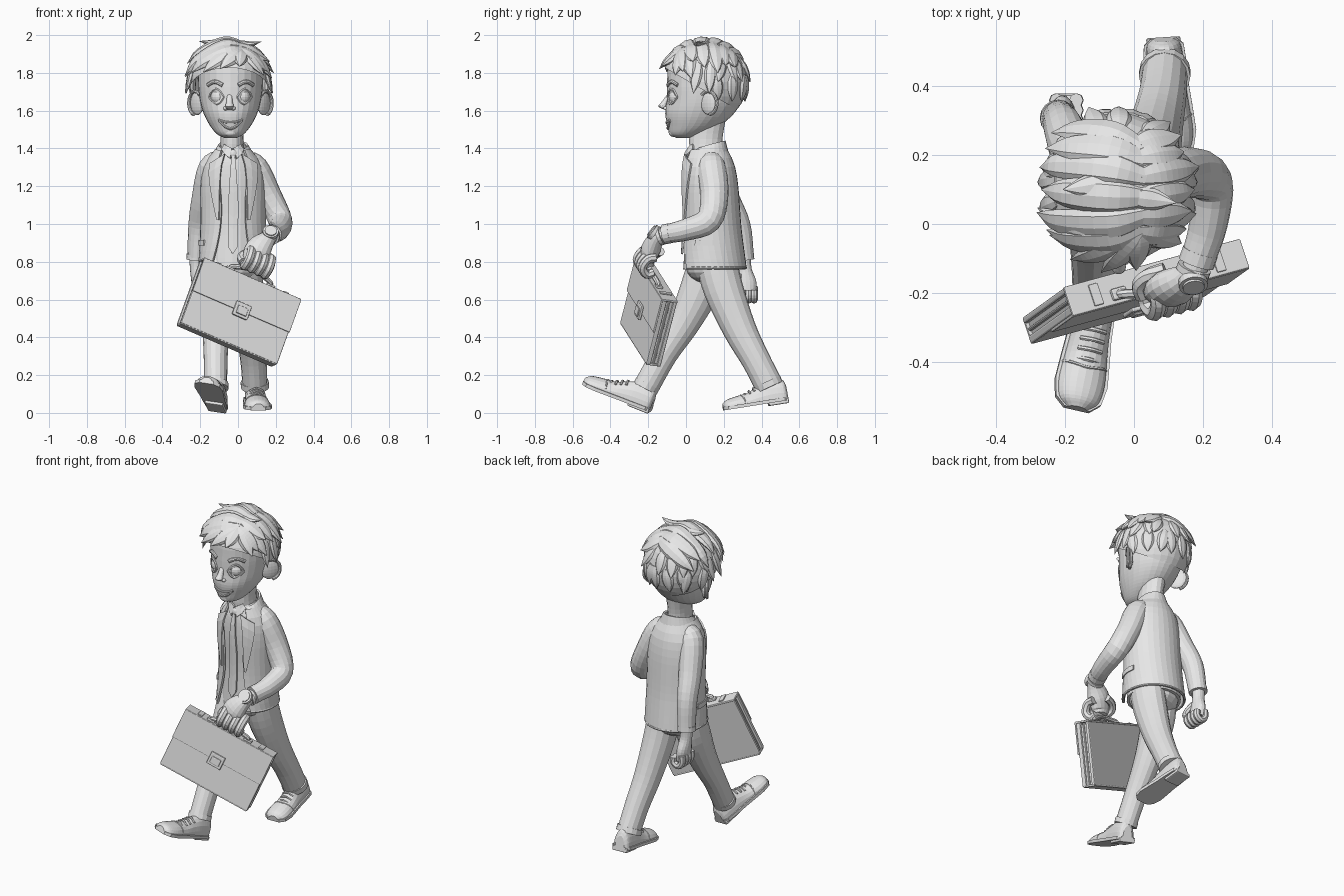
import bpy, bmesh, random
from math import sin, cos, radians, pi
from mathutils import Vector, Matrix

random.seed(4)
default_cube = bpy.data.objects.get("Cube")
if default_cube:
    bpy.data.objects.remove(default_cube)

grey = bpy.data.materials.new("plain grey")
grey.use_nodes = True
grey.diffuse_color = (.8, .8, .8, 1)
grey.node_tree.nodes["Principled BSDF"].inputs["Base Color"].default_value = (.8, .8, .8, 1)
IDENTITY = Matrix()
X_AXIS, Y_AXIS = Vector((1, 0, 0)), Vector((0, 1, 0))


def finish(name, mesh_data, matrix=IDENTITY):
    """Turn a bmesh into a named, coloured object."""
    bmesh.ops.recalc_face_normals(mesh_data, faces=mesh_data.faces)
    mesh = bpy.data.meshes.new(name)
    mesh_data.to_mesh(mesh)
    mesh_data.free()
    mesh.transform(matrix)
    mesh.materials.append(grey)
    part = bpy.data.objects.new(name, mesh)
    bpy.context.collection.objects.link(part)
    return part


def dense(stations, steps=4):
    """Smooth (x, y, z, width, depth) stations with a Catmull-Rom curve."""
    points = [Vector(s) for s in stations]
    points = [points[0] * 2 - points[1]] + points + [points[-1] * 2 - points[-2]]
    result = []
    for a, b, c, d in zip(points, points[1:], points[2:], points[3:]):
        for i in range(steps):
            t = i / steps
            result.append((b * 2 + (c - a) * t + (a * 2 - b * 5 + c * 4 - d) * t * t
                           + (b * 3 - a - c * 3 + d) * t ** 3) / 2)
    return result + [points[-2]]


def loft(name, stations, sides=16, level=False, ref=None, matrix=IDENTITY, floor=None):
    """Skin elliptical rings along a path."""
    path = dense(stations)
    centres = [Vector(p[:3]) for p in path]
    if ref is None:
        along = (centres[-1] - centres[0]).normalized()
        ref = X_AXIS if abs(along.x) < .8 else Y_AXIS
    bm = bmesh.new()
    rings = []
    for i, p in enumerate(path):
        tangent = (centres[min(i + 1, len(path) - 1)] - centres[max(i - 1, 0)]).normalized()
        side = X_AXIS if level else (ref - tangent * ref.dot(tangent)).normalized()
        other = Y_AXIS if level else tangent.cross(side)
        ring = []
        for k in range(sides):
            angle = 2 * pi * k / sides
            spot = centres[i] + side * max(p[3], .001) * cos(angle) + other * max(p[4], .001) * sin(angle)
            if floor is not None:
                spot.z = max(spot.z, floor)
            ring.append(bm.verts.new(spot))
        rings.append(ring)
    for low, high in zip(rings, rings[1:]):
        for k in range(sides):
            bm.faces.new((low[k], low[k - 1], high[k - 1], high[k]))
    bm.faces.new(rings[0])
    bm.faces.new(rings[-1])
    return finish(name, bm, matrix)


def tube(name, points, radius, matrix=IDENTITY, sides=8):
    return loft(name, [(*p, radius, radius) for p in points], sides, matrix=matrix)


def blob(name, place, size, turn=0):
    bm = bmesh.new()
    bmesh.ops.create_uvsphere(bm, u_segments=16, v_segments=10, radius=1)
    return finish(name, bm, Matrix.Translation(place) @ Matrix.Rotation(radians(turn), 4, "Z")
                  @ Matrix.Diagonal((*size, 1)))


def box(name, place, size, matrix=IDENTITY, bevel=.006):
    bm = bmesh.new()
    bmesh.ops.create_cube(bm, size=1)
    part = finish(name, bm, matrix @ Matrix.Translation(place) @ Matrix.Diagonal((*size, 1)))
    mod = part.modifiers.new("soft edges", "BEVEL")
    mod.width, mod.segments = bevel, 2
    return part


def disc(name, place, facing, radius, depth):
    bm = bmesh.new()
    bmesh.ops.create_cone(bm, cap_ends=True, segments=20, radius1=radius, radius2=radius, depth=depth)
    turn = Vector(facing).to_track_quat("Z", "Y").to_matrix().to_4x4()
    return finish(name, bm, Matrix.Translation(place) @ turn)


def surface(path, angle, z, lift=0):
    """Point on a level loft, angle measured from the front towards +x."""
    for p, q in zip(path, path[1:]):
        if p.z <= z <= q.z:
            break
    p = p.lerp(q, min(1, max(0, (z - p.z) / (q.z - p.z))))
    a = radians(angle)
    return Vector((p.x + (p[3] + lift) * sin(a), p.y - (p[4] + lift) * cos(a), z))


def drape(name, rows, columns, spot, thick):
    """Cloth grid whose points come from spot(u, v), given thickness."""
    bm = bmesh.new()
    grid = [[bm.verts.new(spot(i / columns, j / rows)) for i in range(columns + 1)] for j in range(rows + 1)]
    for j in range(rows):
        for i in range(columns):
            bm.faces.new((grid[j][i], grid[j][i + 1], grid[j + 1][i + 1], grid[j + 1][i]))
    part = finish(name, bm)
    mod = part.modifiers.new("thickness", "SOLIDIFY")
    mod.thickness, mod.offset = thick, 0
    return part


# Shirt, jacket and tie
torso = [(-.03, .14, .76, .155, .155), (-.025, .135, 1, .152, .135), (-.025, .125, 1.2, .152, .13),
         (-.025, .118, 1.31, .134, .118), (-.025, .112, 1.365, .095, .1), (-.03, .108, 1.41, .058, .08)]
torso_path = dense(torso)
loft("shirt", torso, 24, level=True)


def jacket_point(u, v):
    z = .768 + .622 * v
    gap = 22 + 18 * (2 * v - 1) ** 2
    flare = .016 + .016 * max(0, .3 - v)
    return surface(torso_path, gap + (360 - 2 * gap) * u, z, flare)


def collar_point(u, v):
    back = sin(pi * u)
    return surface(torso_path, 42 + 276 * u, 1.37, .012 - .03 * v) + Vector((0, .012 * back * v, v * (.02 + .05 * back)))


drape("jacket", 14, 28, jacket_point, .012)
drape("jacket_collar", 3, 20, collar_point, .012)
for label, s in (("left", 1), ("right", -1)):
    drape(label + "_lapel", 6, 2, lambda u, v: surface(
        torso_path, s * (25 - 3 * v + u * (4 + 26 * v)), 1.02 + (.35 - .05 * u) * v, .028), .01)
    drape(label + "_shirt_collar", 2, 2, lambda u, v: surface(
        torso_path, s * (8 + 36 * u - 6 * v), 1.345 + .05 * u + .055 * v * (1 - .5 * u), .012), .012)
    drape(label + "_pocket_flap", 1, 4, lambda u, v: surface(
        torso_path, s * (58 + 44 * u), .885 + .03 * v, .024), .012)
drape("tie", 8, 2, lambda u, v: surface(
    torso_path, (u - .5) * (9 + 9 * min(1, (1 - v) * 2)), .88 + .48 * v - .04 * (1 - abs(2 * u - 1)) * (1 - v), .012), .012)
blob("tie_knot", surface(torso_path, 0, 1.37, .005), (.022, .016, .024))
tube("jacket_hem", [jacket_point(i / 20, 0) for i in range(21)], .008)
blob("pelvis", (-.03, .14, .77), (.145, .14, .09))

# Sleeves and shirt cuffs
loft("right_sleeve", [(-.08, .135, 1.36, .035, .04), (-.138, .145, 1.3, .07, .074), (-.18, .215, 1.13, .066, .07),
                      (-.205, .28, .99, .058, .062), (-.218, .305, .825, .05, .055)])
loft("left_sleeve", [(.025, .13, 1.36, .035, .04), (.088, .135, 1.3, .07, .076), (.163, .15, 1.15, .068, .074),
                     (.223, .12, 1.02, .064, .068), (.216, 0, .97, .056, .058), (.187, -.1, .948, .05, .05)])
tube("right_cuff", [(-.218, .305, .84), (-.22, .308, .81)], .054, sides=16)
tube("left_cuff", [(.193, -.08, .952), (.181, -.115, .945)], .053, sides=16)

# Trousers
loft("right_trouser", [(-.1, .12, .82, .09, .1), (-.11, .075, .66, .09, .105), (-.115, -.01, .48, .076, .086),
                       (-.118, -.115, .31, .064, .07), (-.118, -.215, .13, .06, .068)])
loft("left_trouser", [(.035, .155, .82, .09, .11), (.045, .2, .65, .09, .105), (.065, .285, .44, .078, .088),
                      (.082, .37, .28, .07, .076), (.09, .442, .14, .066, .075)])
tube("right_trouser_cuff", [(-.118, -.203, .155), (-.118, -.217, .128)], .068, sides=16)
tube("left_trouser_cuff", [(.089, .43, .165), (.09, .444, .135)], .075, sides=16)


# Shoes, modelled along +y from heel to toe
def shoe(label, heel, toe, roll, stretch):
    heel, toe = Vector(heel), Vector(toe)
    ahead = (toe - heel).normalized()
    side = (ahead.cross(Vector((roll, 0, 1)))).normalized()
    up = side.cross(ahead)
    place = (Matrix.Translation(heel) @ Matrix((side, ahead, up)).transposed().to_4x4()
             @ Matrix.Diagonal((1, stretch, 1, 1)))
    shape = [(0, .03, .09), (.02, .05, .125), (.09, .056, .13), (.15, .058, .11), (.21, .064, .082),
             (.28, .07, .072), (.33, .06, .062), (.355, .03, .045)]
    loft(label + "_shoe", [(0, y, .02, w, h - .02) for y, w, h in shape], 20, matrix=place, floor=.02)
    bm = bmesh.new()
    rim = [(w + .008, y) for y, w, h in shape] + [(-w - .008, y) for y, w, h in reversed(shape)]
    base = bm.faces.new([bm.verts.new((x, y, .01)) for x, y in rim])
    top = bmesh.ops.extrude_face_region(bm, geom=[base])["geom"]
    bmesh.ops.translate(bm, vec=(0, 0, .018), verts=[v for v in top if isinstance(v, bmesh.types.BMVert)])
    finish(label + "_sole", bm, place)
    box(label + "_heel", (0, .055, .008), (.1, .11, .026), place)
    for i in range(4):
        y, z = .15 + .025 * i, .112 - .011 * i
        tube(label + "_lace", [(-.035, y, z - .016), (0, y + .004, z), (.035, y, z - .016)], .006, place, 6)
    tube(label + "_toe_seam", [(x * .067, .25 - .02 * x * x, .022 + .053 * (1 - x * x) ** .5)
                               for x in (-1, -.7, 0, .7, 1)], .004, place, 6)


shoe("right", (-.11, -.19, .006), (-.17, -.54, .145), .15, 1.09)
shoe("left", (.085, .543, .058), (.108, .195, .003), 0, .98)

# Neck and head
loft("neck", [(-.03, .11, 1.36, .07, .085), (-.032, .105, 1.45, .06, .088), (-.035, .125, 1.58, .07, .09)], level=True)
head = [(-.04, -.01, 1.455, .03, .04), (-.04, 0, 1.475, .07, .085), (-.04, .04, 1.52, .108, .138),
        (-.04, .072, 1.585, .142, .182), (-.04, .098, 1.66, .163, .2), (-.04, .105, 1.75, .172, .205),
        (-.04, .1, 1.85, .165, .19), (-.045, .1, 1.93, .1, .13), (-.045, .1, 1.965, .01, .01)]
head_path = dense(head)
loft("head", head, 28, level=True)
loft("nose", [(-.045, -.085, 1.69, .014, .012), (-.045, -.108, 1.65, .016, .018),
              (-.045, -.124, 1.622, .022, .022), (-.045, -.1, 1.604, .012, .012)], 12, level=True)
for label, s in (("left", 1), ("right", -1)):
    blob(label + "_eye", surface(head_path, 28 * s, 1.672, -.034), (.043, .043, .043))
    for lid, rise in (("upper", .042), ("lower", -.036)):
        tube(label + "_" + lid + "_lid", [surface(head_path, s * (28 + 15 * t), 1.672 + rise * (1 - t * t), -.001)
                                          for t in (-1, -.5, 0, .5, 1)], .007, sides=6)
    loft(label + "_eyebrow", [(*surface(head_path, s * (14 + 30 * t), 1.735 + .07 * t * (1 - t), .002), .009, .011)
                              for t in (0, .3, .6, 1)], 8)
    blob(label + "_nostril", (-.045 + .02 * s, -.103, 1.612), (.013, .016, .011))
    ear = Vector((-.04 + .176 * s, .125, 1.64))
    blob(label + "_ear", ear, (.018, .056, .064), -35 * s)
    tube(label + "_ear_rim", [ear + Vector((s * (.012 + .032 * cos(radians(a))), .046 * cos(radians(a)) - .008,
                                            .062 * sin(radians(a)))) for a in range(-80, 140, 24)], .009)

# Smiling mouth
mouth = [-1, -.6, -.2, .2, .6, 1]
tube("upper_lip", [surface(head_path, 30 * t, 1.537 + .014 * t * t, 0) for t in mouth], .007)
tube("lower_lip", [surface(head_path, 28 * t, 1.506 + .04 * t * t, 0) for t in mouth], .008)
drape("teeth", 1, 8, lambda u, v: surface(
    head_path, 52 * (u - .5), 1.51 + .026 * v + .03 * (2 * u - 1) ** 2 * (1 - .5 * v), .001), .006)
blob("chin", (-.04, -.066, 1.485), (.036, .026, .024))

# Hair cap trimmed along a slanted hairline
hair_centre, hair_size = Vector((-.048, .1, 1.752)), Vector((.21, .226, .222))
bm = bmesh.new()
bmesh.ops.create_uvsphere(bm, u_segments=28, v_segments=18, radius=1)
bmesh.ops.transform(bm, matrix=Matrix.Translation(hair_centre) @ Matrix.Diagonal((*hair_size, 1)), verts=bm.verts)
bmesh.ops.bisect_plane(bm, geom=bm.verts[:] + bm.edges[:] + bm.faces[:], plane_co=(0, -.1, 1.82),
                       plane_no=(0, .5, .86), clear_inner=True)
finish("hair_cap", bm)


def heading(azimuth, height):
    a, e = radians(azimuth), radians(height)
    return Vector((cos(e) * sin(a), -cos(e) * cos(a), sin(e)))


def lock(start, end, width, lift):
    """Pointed lock that follows the head and flicks out at its tip."""
    rays = [Vector(start).lerp(Vector(end), t).normalized() * (.975 + lift * t ** 3) for t in (0, .35, .7, 1)]
    spots = [hair_centre + ray * hair_size for ray in rays]
    ref = rays[1].cross(spots[-1] - spots[0]).normalized()
    loft("hair_lock", [(*p, width * k, width * k * .5) for p, k in zip(spots, (.6, 1, .8, .02))], 8, ref=ref)


# Crown locks combed sideways from a parting, with raised tips
for i in range(6):
    y = -.62 + .26 * i
    lock((.4, y, .9), (-.98, y + .1, random.uniform(.1, .5)), .05, random.uniform(.14, .26))
    lock((.3, y, .9), (.98, y + .1, random.uniform(.1, .5)), .046, random.uniform(.12, .22))
lock((.2, -.1, 1), (.72, -.15, .85), .034, .3)
lock((-.1, .1, 1), (-.62, 0, .8), .034, .26)
# Fringe swept across the forehead
for a, b, height in ((38, -12, 16), (20, -36, 12), (5, -58, 12), (-20, -78, 6), (30, 14, 19), (34, 52, 8), (48, 74, 4)):
    lock(heading(a, 52), heading(b, height), .042, .16)
# Temple locks, then rows round the sides and back
for a in (-100, -80, 80, 100):
    lock(heading(a, 30), heading(a * .95, -14), .032, .17)
for height in (36, 10):
    for a in range(112, 256, 20):
        a += random.uniform(-8, 8)
        lock(heading(a, height), heading(a + random.uniform(-14, 14), height - 36), .036, random.uniform(.06, .17))

# Briefcase in its own frame: x along, y through, z up
along = Vector((.89, .244, -.384)).normalized()
through = Vector((.237, .21, .947)).cross(along).normalized()
case = Matrix.Translation((0, -.193, .53)) @ Matrix((along, through, along.cross(through))).transposed().to_4x4()
box("case_front", (0, -.034, 0), (.572, .026, .37), case)
box("case_middle", (0, -.004, -.005), (.545, .06, .355), case)
box("case_divider", (0, -.004, 0), (.562, .012, .36), case)
box("case_back", (0, .026, 0), (.572, .02, .37), case)
box("case_flap", (0, -.05, .095), (.577, .01, .19), case, .003)
box("case_flap_top", (0, -.008, .187), (.577, .09, .012), case, .004)
box("case_base", (0, -.004, -.184), (.565, .08, .012), case, .004)
box("lock_plate", (0, -.06, .005), (.09, .016, .08), case)
box("lock_catch", (0, -.07, .002), (.06, .012, .045), case)
for s in (-1, 1):
    box("handle_mount", (.12 * s - .01, -.025, .197), (.05, .035, .016), case)
    box("case_strap", (.2 * s, -.01, .196), (.03, .065, .008), case, .003)
tube("case_handle", [(-.13, -.025, .2), (-.115, -.035, .215), (-.01, -.055, .235), (.095, -.035, .215), (.11, -.025, .2)], .014, case)

# Left hand gripping the handle
loft("left_palm", [(.188, -.1, .948, .036, .036), (.165, -.15, .93, .042, .04),
                   (.11, -.185, .87, .07, .052), (.085, -.2, .81, .06, .04), (.08, -.195, .775, .04, .025)])
for i in range(4):
    k = -.072 + .04 * i
    tube("left_finger", [(k, -.06, .33), (k, -.1, .315), (k, -.118, .265), (k, -.085, .23), (k, -.05, .245)], .024, case)
tube("left_thumb", [(-.03, -.015, .34), (-.075, -.015, .31), (-.095, -.03, .275), (-.085, -.06, .25)], .023, case)

# Wristwatch
tube("watch_strap", [(.176, -.125, .94), (.17, -.142, .934)], .05, sides=16)
disc("watch_case", (.172, -.172, .956), (.1, -.75, .6), .042, .022)
disc("watch_face", (.173, -.18, .962), (.1, -.75, .6), .032, .016)

# Right hand in a loose fist
loft("right_palm", [(-.222, .308, .83, .036, .036), (-.218, .312, .76, .036, .036),
                    (-.21, .318, .69, .036, .055), (-.203, .318, .63, .034, .05)])
for i in range(4):
    y = .36 - .029 * i
    tube("right_finger", [(-.225, y, .67), (-.225, y, .625), (-.198, y, .598), (-.168, y, .615), (-.168, y, .65)], .02)
tube("right_thumb", [(-.2, .285, .73), (-.18, .265, .695), (-.165, .262, .66), (-.16, .28, .635)], .02)
